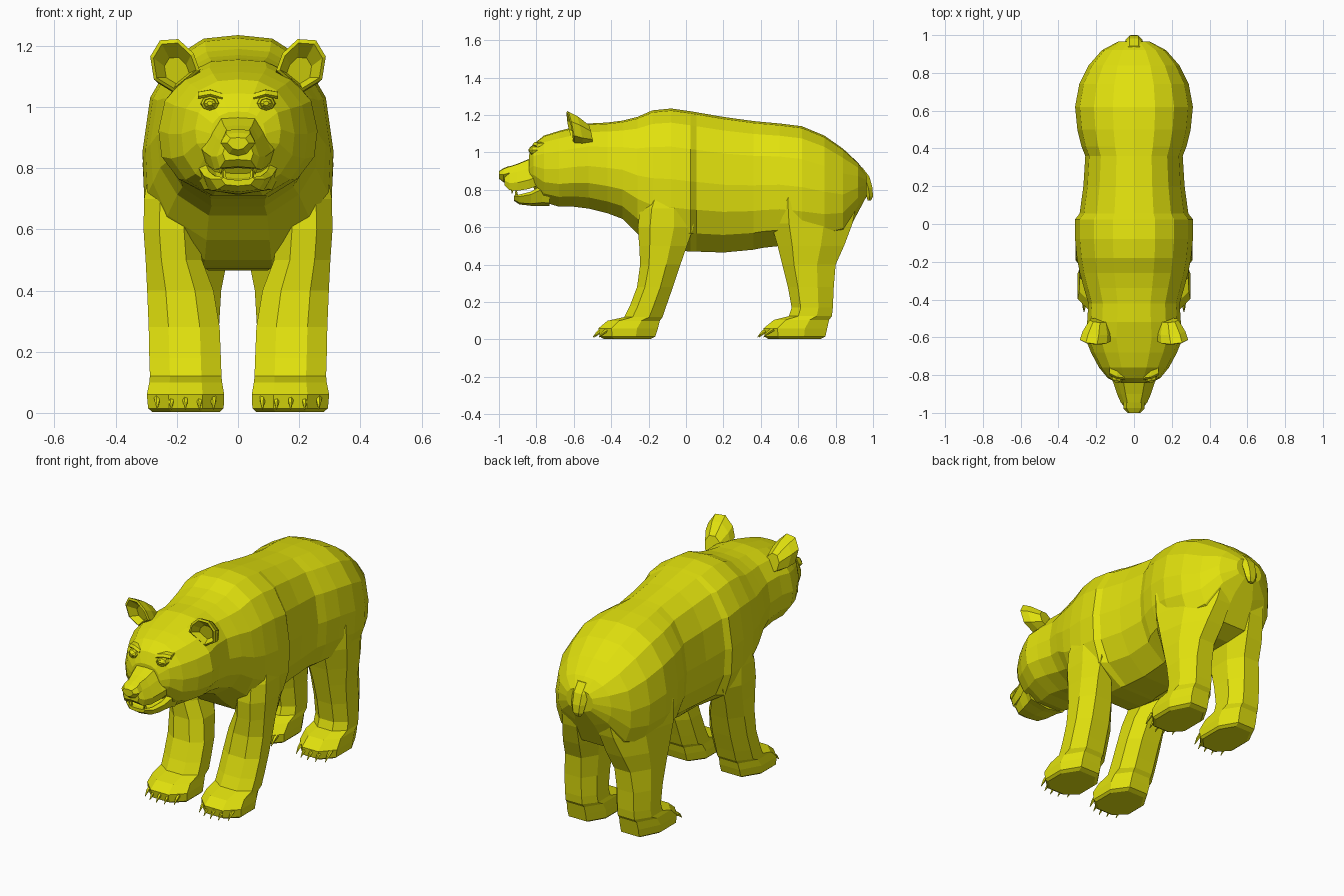
import bpy, bmesh, math
from mathutils import Vector

fur = bpy.data.materials.new("yellow fur")
fur.diffuse_color = (0.75, 0.75, 0.004, 1)


def loft(name, chains, mirror=False):
    """Skin one or more chains of equal-sized closed rings, capped at the ends."""
    bm = bmesh.new()
    for rings in chains:
        vr = [[bm.verts.new(p) for p in r] for r in rings]
        n = len(vr[0])
        for a, b in zip(vr, vr[1:]):
            for i in range(n):
                j = (i + 1) % n
                bm.faces.new((a[i], a[j], b[j], b[i]))
        bm.faces.new(vr[0])
        bm.faces.new(vr[-1])
    bmesh.ops.recalc_face_normals(bm, faces=bm.faces)
    me = bpy.data.meshes.new(name)
    bm.to_mesh(me)
    bm.free()
    me.materials.append(fur)
    ob = bpy.data.objects.new(name, me)
    bpy.context.collection.objects.link(ob)
    if mirror:
        ob.modifiers.new("Mirror", 'MIRROR').use_mirror_merge = False
    return ob


def merge(target, parts):
    """Fuse closed parts into the target so no surfaces remain inside."""
    for p in parts:
        m = target.modifiers.new("Fuse", 'BOOLEAN')
        m.operation, m.solver, m.object = 'UNION', 'EXACT', p
    dg = bpy.context.evaluated_depsgraph_get()
    mesh = bpy.data.meshes.new_from_object(target.evaluated_get(dg))
    target.modifiers.clear()
    target.data = mesh
    for p in parts:
        bpy.data.objects.remove(p)


def section(y, zb, zt, w, half):
    """Symmetric upright ring at y; half lists (width, height) fractions, top to bottom."""
    pts = half + [(-a, b) for a, b in half[-2:0:-1]]
    return [(a * w, y, zb + b * (zt - zb)) for a, b in pts]


def leg_ring(z, y0, y1, x0, x1, pinch=0.0):
    """Horizontal chamfered ring; pinch pulls the outer rear corner inwards."""
    out = []
    for a, b in ((.28, 0), (.72, 0), (1, .22), (1, .65), (.75, 1), (.25, 1), (0, .7), (0, .22)):
        k = 1 - pinch * max(0, b - .35) / .65
        out.append((x0 + a * (x1 - x0) * k, y0 + b * (y1 - y0), z))
    return out


def spike(base, tip, r, n=5):
    """Slim tapering chain from base to tip."""
    base, tip = Vector(base), Vector(tip)
    q = (tip - base).to_track_quat('Z', 'Y')
    return [[c + q @ Vector((s * math.cos(i * math.tau / n), s * math.sin(i * math.tau / n), 0))
             for i in range(n)]
            for c, s in ((base, r), (base.lerp(tip, .5) + Vector((0, 0, r * .4)), r * .8), (tip, r * .15))]


# Torso, neck and skull in one skin; the last value fills out shoulders and thighs
def body_section(y, zb, zt, w, full=0):
    return section(y, zb, zt, w, [
        (0, 1), (.36, .985), (.68, .9), (.92, .73), (1, .5), (.96 + .03 * full, .3),
        (.75 + .17 * full, .13), (.36, 0), (0, 0)])


body = loft("body", [[body_section(*s) for s in (
    (-.84, .84, .985, .09), (-.815, .81, 1.045, .14), (-.76, .735, 1.09, .185),
    (-.68, .71, 1.115, .228), (-.60, .71, 1.135, .26), (-.52, .70, 1.155, .248),
    (-.42, .675, 1.16, .242), (-.34, .645, 1.17, .265), (-.26, .565, 1.19, .287, .3),
    (-.18, .50, 1.225, .302, .7), (-.08, .48, 1.235, .312, .8), (.025, .47, 1.22, .312, .6),
    (.055, .47, 1.215, .288, .2), (.20, .465, 1.19, .268), (.36, .48, 1.168, .258, .2),
    (.41, .49, 1.163, .278, .4), (.50, .50, 1.155, .30, .5), (.62, .49, 1.14, .312, .6),
    (.74, .49, 1.09, .29, .6), (.84, .53, 1.02, .24, .6), (.92, .68, .945, .17, .6),
    (.965, .765, .885, .085, .3))]])

# Muzzle, nose pad and open lower jaw
SNOUT = [(0, 1), (.5, .98), (.75, .7), (1, .3), (.85, 0), (0, .04)]
loft("muzzle", [[section(*s, SNOUT) for s in (
    (-.80, .82, .985, .125), (-.84, .805, .965, .11), (-.90, .795, .94, .09),
    (-.945, .80, .925, .07), (-.97, .825, .905, .05))]])
PAD = [(0, 1), (.7, .95), (1, .55), (.5, .1), (0, 0)]
loft("nose", [[section(*s, PAD) for s in (
    (-.945, .845, .928, .055), (-.975, .84, .916, .057), (-1.0, .86, .90, .035))]])
JAW = [(0, .7), (.6, .75), (.85, 1), (1, .8), (.75, .15), (0, 0)]
loft("lower_jaw", [[section(*s, JAW) for s in (
    (-.73, .713, .83, .15), (-.77, .715, .825, .13), (-.83, .715, .79, .112),
    (-.89, .722, .775, .09), (-.92, .742, .77, .055))]])

# Fangs
loft("fangs", [spike((.058, -.925, .82), (.056, -.93, .78), .011),
               spike((.045, -.905, .76), (.045, -.91, .80), .009)], True)

# Cupped ears: back, rim, inner rim, hollow
outline = [(.125, 1.12), (.145, 1.175), (.195, 1.222), (.255, 1.218), (.287, 1.165), (.275, 1.09), (.21, 1.05)]


def ear_ring(scale, depth):
    cx, cz = .21, 1.13
    ring = []
    for x, z in outline:
        x, z = cx + (x - cx) * scale, cz + (z - cz) * scale
        ring.append((x - max(depth, 0) * .2, -.60 - (z - 1.06) * .22 + (x - .2) * .12 + depth,
                     z - max(depth, 0) * .35))
    return ring


ears = loft("ears", [[ear_ring(.6, .105), ear_ring(.92, .045), ear_ring(1, 0),
                      ear_ring(.86, -.006), ear_ring(.5, .04)]], True)


# Eyes: faceted balls ringed by lids, under a low brow
def disc(y, r, n=8):
    return [(.092 + r * 1.25 * math.cos(i * math.tau / n), y + .25 * r * math.cos(i * math.tau / n),
             1.012 + r * math.sin(i * math.tau / n)) for i in range(n)]


loft("eyes", [[disc(-.80, .026), disc(-.828, .023), disc(-.834, .017), disc(-.83, .015),
               disc(-.84, .007)]], True)
loft("brows", [[[(x, y, z - .008), (x, y - .008, z), (x, y + .002, z + .014), (x, y + .04, z + .015)]
                for x, y, z in ((.05, -.817, 1.03), (.09, -.812, 1.042), (.13, -.792, 1.035))]], True)

# Front legs with paws
front = loft("front_legs", [[leg_ring(*r) for r in (
    (.80, -.20, .02, .12, .29), (.70, -.245, .035, .12, .307), (.60, -.258, .04, .125, .309),
    (.50, -.25, .005, .118, .302), (.40, -.245, -.03, .08, .297), (.28, -.262, -.07, .06, .292),
    (.18, -.30, -.105, .056, .29), (.12, -.33, -.125, .054, .288), (.10, -.42, -.14, .052, .29),
    (.06, -.468, -.15, .045, .298), (.015, -.46, -.165, .047, .294), (.003, -.44, -.19, .06, .28))]], True)

# Hind legs with paws and thighs
hind = loft("hind_legs", [[leg_ring(*r) for r in (
    (.86, .48, .86, .04, .285, .4), (.74, .44, .915, .025, .305, .45), (.62, .455, .89, .025, .305, .35),
    (.50, .49, .845, .035, .294, .2), (.40, .515, .80, .055, .28, .1), (.28, .545, .79, .062, .272),
    (.17, .565, .785, .062, .27), (.125, .55, .78, .06, .272), (.105, .47, .765, .055, .278),
    (.06, .415, .755, .05, .285), (.015, .42, .745, .053, .28), (.003, .44, .72, .065, .265))]], True)

# Claws, five on each paw
for name, y in (("front_claws", -.455), ("hind_claws", .425)):
    chains = []
    for i in range(5):
        x = .08 + i * .046
        dy = .032 * abs(i - 2) ** 2 / 4
        chains.append(spike((x, y + dy + .01, .055), (x, y + dy - .043, .012), .011))
    loft(name, chains, True)

# Short hanging tail
loft("tail", [[[(w * math.cos(i * math.tau / 6), y + d * math.sin(i * math.tau / 6), z)
                for i in range(6)] for z, y, w, d in (
    (.92, .925, .05, .02), (.87, .955, .05, .03), (.81, .975, .045, .026),
    (.765, .982, .036, .02), (.742, .98, .018, .01))]])

# Legs and ears become one skin with the body
merge(body, [front, hind, ears])
body.name = "body_with_legs_and_ears"
